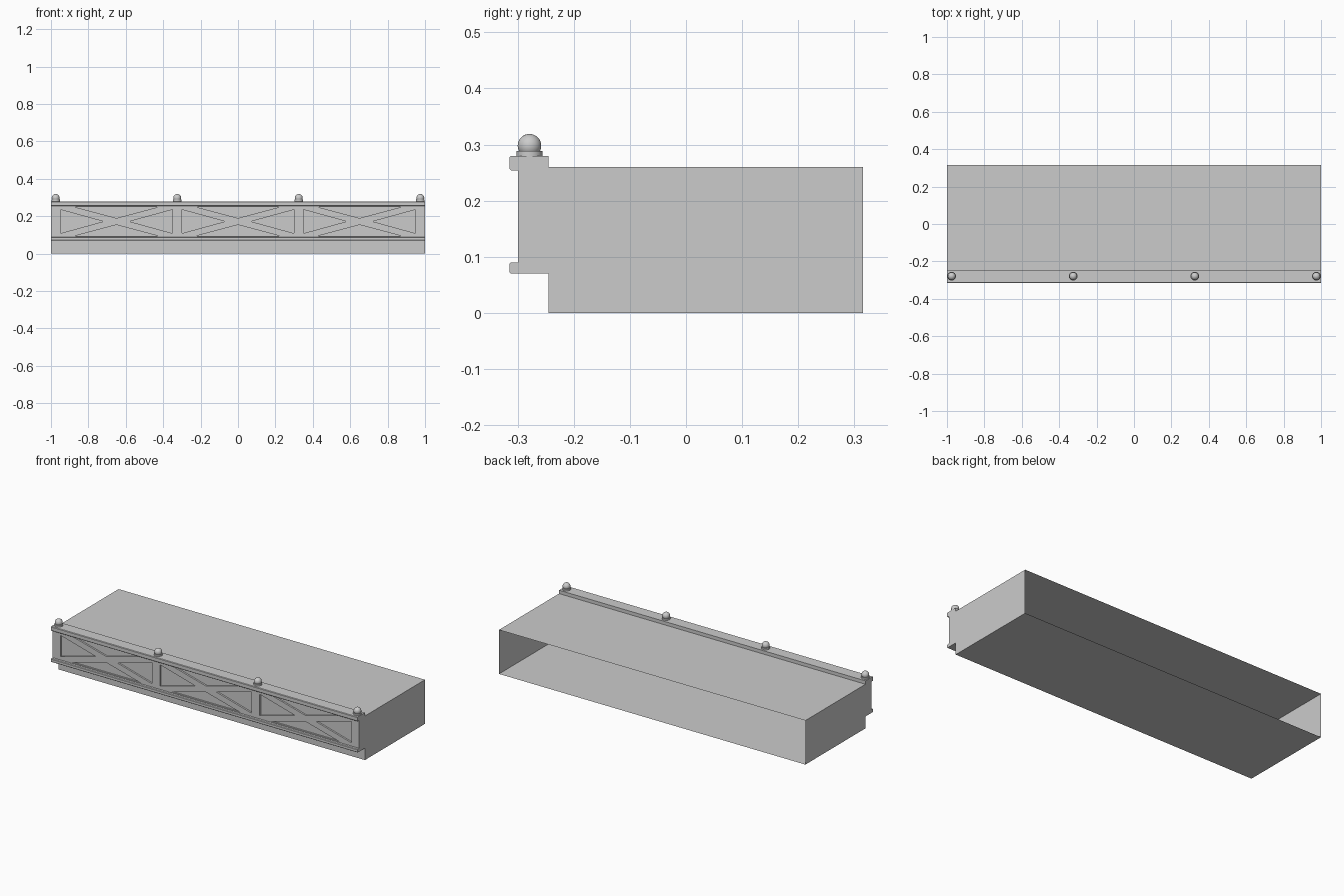
import bpy, bmesh, math

if "Cube" in bpy.data.objects:
    bpy.data.objects.remove(bpy.data.objects["Cube"])


def finish(name, bm):
    bmesh.ops.recalc_face_normals(bm, faces=bm.faces)
    me = bpy.data.meshes.new(name)
    bm.to_mesh(me)
    bm.free()
    ob = bpy.data.objects.new(name, me)
    bpy.context.collection.objects.link(ob)
    return ob


def prism(bm, points, offset):
    """Extrude a closed polygon of 3D points along offset."""
    face = bm.faces.new([bm.verts.new(p) for p in points])
    ext = bmesh.ops.extrude_face_region(bm, geom=[face], use_keep_orig=True)
    verts = [g for g in ext["geom"] if isinstance(g, bmesh.types.BMVert)]
    bmesh.ops.translate(bm, verts=verts, vec=offset)


# Main slab: thin shell, open at the back
body = [(-0.245, 0), (0.315, 0), (0.315, 0.26), (-0.245, 0.26)]
bm = bmesh.new()
prism(bm, [(-1, y, z) for y, z in body], (2, 0, 0))
back = [f for f in bm.faces if all(v.co.y > 0.3 for v in f.verts)]
bmesh.ops.delete(bm, geom=back, context='FACES_ONLY')
finish("hollow_body", bm)

# Front fascia with top and bottom lips
FRONT = -0.299
c = 0.003
profile = [(-0.245, 0.07), (-0.315 + c, 0.07), (-0.315, 0.07 + c), (-0.315, 0.09 - c),
           (-0.315 + c, 0.09), (FRONT, 0.09), (FRONT, 0.254), (-0.315 + c, 0.254),
           (-0.315, 0.254 + c), (-0.315, 0.28 - c), (-0.315 + c, 0.28), (-0.245, 0.28)]
bm = bmesh.new()
prism(bm, [(-1, y, z) for y, z in profile], (2, 0, 0))
fascia = finish("front_fascia", bm)

# Triangular recesses leaving a cross brace in each panel
bm = bmesh.new()
mid, half = 0.172, 0.299
for cx in (-0.65, 0.0, 0.65):
    for s in (-1, 1):
        side = [(cx + s * half, mid - 0.063), (cx + s * half, mid + 0.063), (cx + s * 0.07, mid)]
        cap = [(cx - 0.225, mid + s * 0.078), (cx + 0.225, mid + s * 0.078), (cx, mid + s * 0.018)]
        for tri in (side, cap):
            prism(bm, [(x, FRONT - 0.006, z) for x, z in tri], (0, 0.016, 0))
cutter = finish("recess_cutter", bm)
cutter.hide_render = True
mod = fascia.modifiers.new("recesses", 'BOOLEAN')
mod.operation = 'DIFFERENCE'
mod.solver = 'EXACT'
mod.object = cutter
bpy.context.view_layer.objects.active = fascia
bpy.ops.object.modifier_apply(modifier=mod.name)
bpy.data.objects.remove(cutter)

# Ball finials on round bases
for i, x in enumerate((-0.975, -0.325, 0.325, 0.975)):
    bpy.ops.mesh.primitive_cylinder_add(vertices=32, radius=0.023, depth=0.01,
                                        location=(x, -0.279, 0.284))
    bpy.context.object.name = f"finial_base_{i + 1}"
    bpy.ops.object.shade_smooth_by_angle(angle=math.radians(40))
    bpy.ops.mesh.primitive_uv_sphere_add(segments=32, ring_count=16, radius=0.021,
                                         location=(x, -0.279, 0.298))
    bpy.context.object.name = f"finial_ball_{i + 1}"
    bpy.ops.object.shade_smooth()
